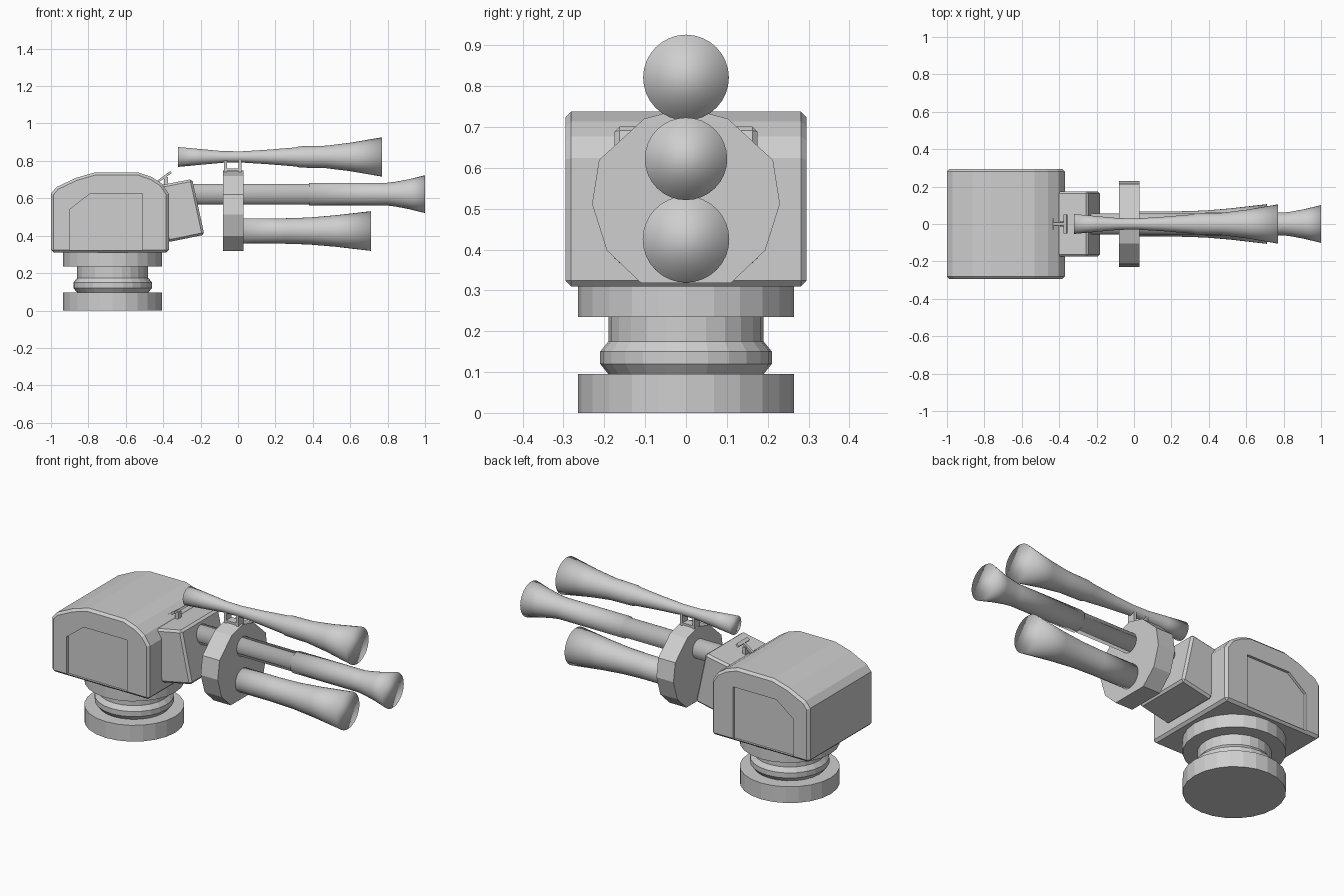
import bpy, bmesh, math
from mathutils import Matrix, Vector

if "Cube" in bpy.data.objects:
    bpy.data.objects.remove(bpy.data.objects["Cube"])

grey = bpy.data.materials.new("light_grey")
grey.diffuse_color = (0.62, 0.62, 0.62, 1)
grey.use_nodes = True
grey.node_tree.nodes["Principled BSDF"].inputs["Base Color"].default_value = grey.diffuse_color


def finish(name, bm, bevel=0, smooth=False):
    bmesh.ops.recalc_face_normals(bm, faces=bm.faces)
    for f in bm.faces:
        f.smooth = smooth
    me = bpy.data.meshes.new(name)
    bm.to_mesh(me)
    bm.free()
    me.materials.append(grey)
    ob = bpy.data.objects.new(name, me)
    bpy.context.collection.objects.link(ob)
    if bevel:
        m = ob.modifiers.new("bevel", "BEVEL")
        m.width = bevel
        m.segments = 1
        m.limit_method = 'ANGLE'
        m.angle_limit = math.radians(42)
    return ob


def prism(name, pts, a, b, axis, bevel=0):
    """Extrude a 2D outline from a to b: axis 'y' takes (x, z), axis 'x' takes (y, z)."""
    bm = bmesh.new()
    place = (lambda p, d: (p[0], d, p[1])) if axis == 'y' else (lambda p, d: (d, p[0], p[1]))
    lo = [bm.verts.new(place(p, a)) for p in pts]
    hi = [bm.verts.new(place(p, b)) for p in pts]
    bm.faces.new(lo)
    bm.faces.new(hi[::-1])
    for i in range(len(pts)):
        j = (i + 1) % len(pts)
        bm.faces.new((lo[i], lo[j], hi[j], hi[i]))
    return finish(name, bm, bevel)


def lathe(name, prof, centre, axis, n, smooth=False):
    """Spin (distance along axis, radius) points into a closed solid."""
    bm = bmesh.new()
    rings = []
    for d, r in prof:
        ring = []
        for i in range(n):
            t = 2 * math.pi * i / n
            u, v = r * math.cos(t), r * math.sin(t)
            off = (u, v, d) if axis == 'z' else (d, u, v)
            ring.append(bm.verts.new(Vector(centre) + Vector(off)))
        rings.append(ring)
    for A, B in zip(rings, rings[1:]):
        for i in range(n):
            j = (i + 1) % n
            bm.faces.new((A[i], A[j], B[j], B[i]))
    bm.faces.new(rings[0])
    bm.faces.new(rings[-1][::-1])
    return finish(name, bm, 0, smooth)


def box(name, centre, size, tilt=0):
    bm = bmesh.new()
    m = Matrix.Translation(centre) @ Matrix.Rotation(tilt, 4, 'Y') @ Matrix.Diagonal((*size, 1))
    bmesh.ops.create_cube(bm, size=1, matrix=m)
    return finish(name, bm)


# Pedestal: foot, ribbed neck and upper flange
lathe("pedestal", [(0, .265), (.095, .265), (.095, .19), (.12, .21), (.15, .21), (.175, .19),
                   (.235, .19), (.235, .265), (.315, .265)], (-.67, 0, 0), 'z', 24)

# Housing with a curved roof
housing = prism("housing", [(-1, .31), (-1, .625), (-.97, .66), (-.864, .71), (-.765, .738),
                            (-.533, .738), (-.46, .713), (-.405, .677), (-.37, .624), (-.37, .31)],
                -.295, .295, 'y', .014)

# Recessed panel on both sides of the housing
for s in (-1, 1):
    cutter = prism("panel_cutter", [(-.9, .322), (-.9, .54), (-.79, .625), (-.51, .625), (-.51, .322)],
                   s * .28, s * .4, 'y')
    cutter.hide_render = True
    m = housing.modifiers.new("panel", "BOOLEAN")
    m.operation = 'DIFFERENCE'
    m.solver = 'EXACT'
    m.object = cutter
    bpy.context.view_layer.objects.active = housing
    for mod in list(housing.modifiers):
        bpy.ops.object.modifier_apply(modifier=mod.name)
    bpy.data.objects.remove(cutter)

# Tilted gun mount
prism("gun_mount", [(-.44, .665), (-.245, .703), (-.18, .405), (-.375, .365)], -.175, .175, 'y', .012)

# Faceted barrel holder
half = [(.11, .318), (.194, .398), (.23, .512), (.213, .619), (.103, .72)]
outline = half + [(0, .748)] + [(-y, z) for y, z in half[::-1]]
prism("barrel_holder", outline, -.08, .03, 'x', 0)

# Three flared barrels
lathe("middle_barrel", [(-.27, .055), (.38, .055), (.38, .061), (.8, .061), (.84, .066),
                        (.91, .079), (1, .101)], (0, 0, .622), 'x', 32, True)
lathe("lower_barrel", [(0, .068), (.25, .068), (.38, .072), (.52, .084), (.71, .106)],
      (0, 0, .425), 'x', 32, True)
lathe("upper_barrel", [(-.32, .053), (-.2, .042), (-.08, .031), (.02, .03), (.15, .038), (.31, .051),
                       (.33, .057), (.47, .06), (.6, .076), (.77, .105)], (0, 0, .821), 'x', 32, True)

# Bracket under the upper barrel
for x in (-.066, .012):
    box("bracket_post", (x, 0, .77), (.016, .05, .08))
box("bracket_base", (-.027, 0, .752), (.094, .05, .012))

# Small sight on the mount
box("sight_stem", (-.4, 0, .71), (.1, .016, .012), math.radians(-36))
box("sight_front_bar", (-.366, 0, .734), (.02, .1, .012), math.radians(-36))
box("sight_rear_bar", (-.436, 0, .685), (.02, .06, .012), math.radians(-36))
box("sight_foot", (-.385, 0, .69), (.02, .03, .05))
